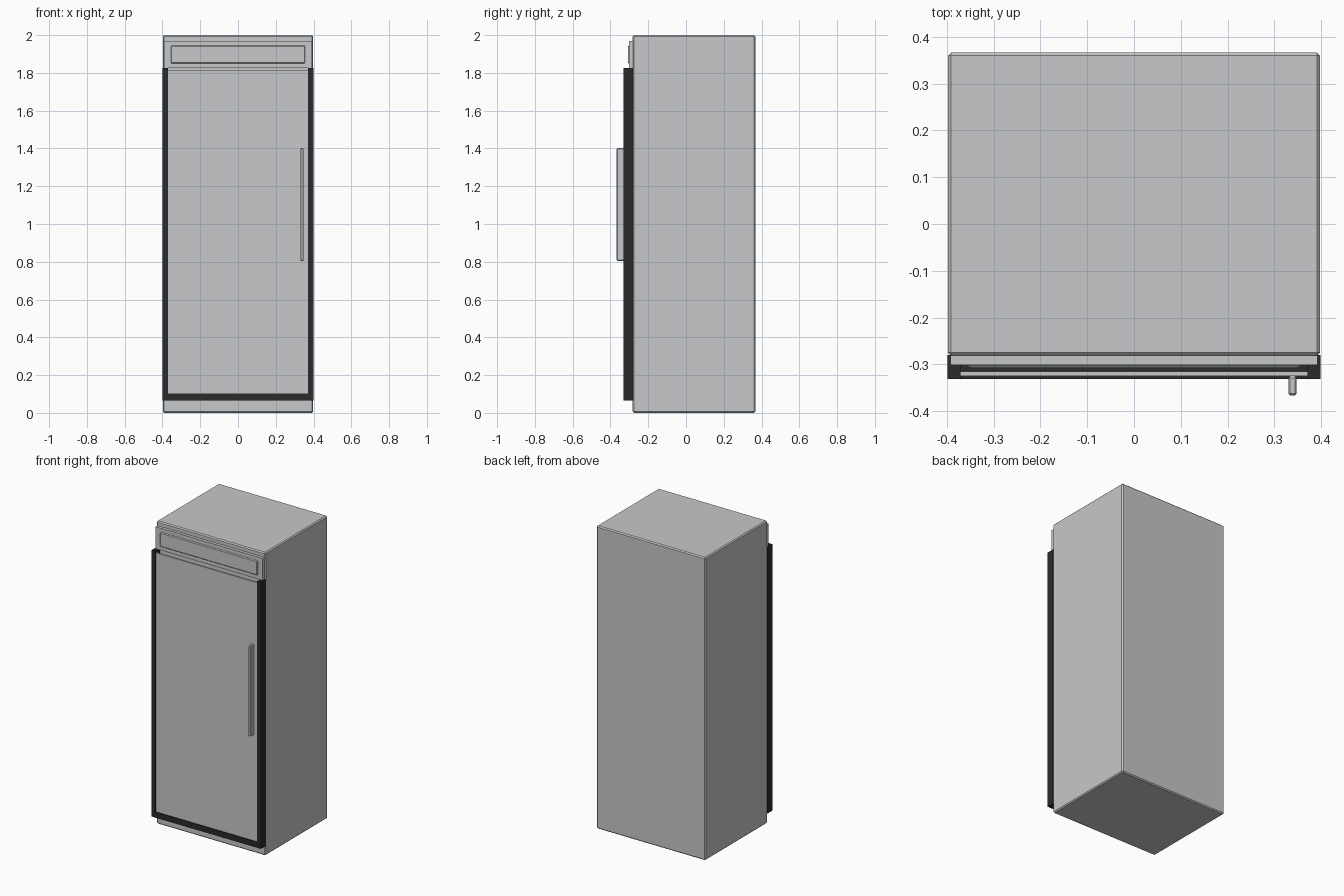
import bpy
import bmesh

cube = bpy.data.objects.get("Cube")
if cube:
    bpy.data.objects.remove(cube, do_unlink=True)


def make_material(name, rgb):
    mat = bpy.data.materials.new(name)
    mat.use_nodes = True
    color = (*rgb, 1.0)
    mat.diffuse_color = color
    mat.node_tree.nodes["Principled BSDF"].inputs["Base Color"].default_value = color
    return mat


steel = make_material("light grey steel", (0.57, 0.58, 0.585))
black = make_material("black trim", (0.024, 0.024, 0.024))


def box(name, xs, ys, zs, mat, bevel=0.0):
    """Box spanning the given ranges, with optional chamfered edges."""
    bm = bmesh.new()
    bmesh.ops.create_cube(bm, size=1)
    for v in bm.verts:
        for axis, (low, high) in enumerate((xs, ys, zs)):
            v.co[axis] = high if v.co[axis] > 0 else low
    if bevel:
        bmesh.ops.bevel(bm, geom=bm.edges[:], offset=bevel, segments=1, affect='EDGES')
    mesh = bpy.data.meshes.new(name)
    bm.to_mesh(mesh)
    bm.free()
    mesh.materials.append(mat)
    obj = bpy.data.objects.new(name, mesh)
    bpy.context.collection.objects.link(obj)
    return obj


# Cabinet
box("cabinet", (-0.398, 0.398), (-0.282, 0.367), (0, 2), steel, 0.007)

# Top grille panel with a raised, chamfered plate
box("grille_panel", (-0.392, 0.392), (-0.302, -0.28), (1.825, 1.97), steel)
box("grille_plate", (-0.356, 0.356), (-0.308, -0.296), (1.85, 1.945), steel, 0.005)

# Dark door surround: two side rails and a bottom rail
for side, name in ((-1, "right_rail"), (1, "left_rail")):
    xs = sorted((side * 0.371, side * 0.399))
    box(name, xs, (-0.331, -0.28), (0.065, 1.825), black)
box("bottom_rail", (-0.371, 0.371), (-0.331, -0.28), (0.065, 0.102), black)

# Door panel and its upright handle
box("door_panel", (-0.371, 0.371), (-0.325, -0.315), (0.102, 1.812), steel)
box("door_handle", (0.33, 0.348), (-0.367, -0.325), (0.805, 1.402), steel, 0.004)
